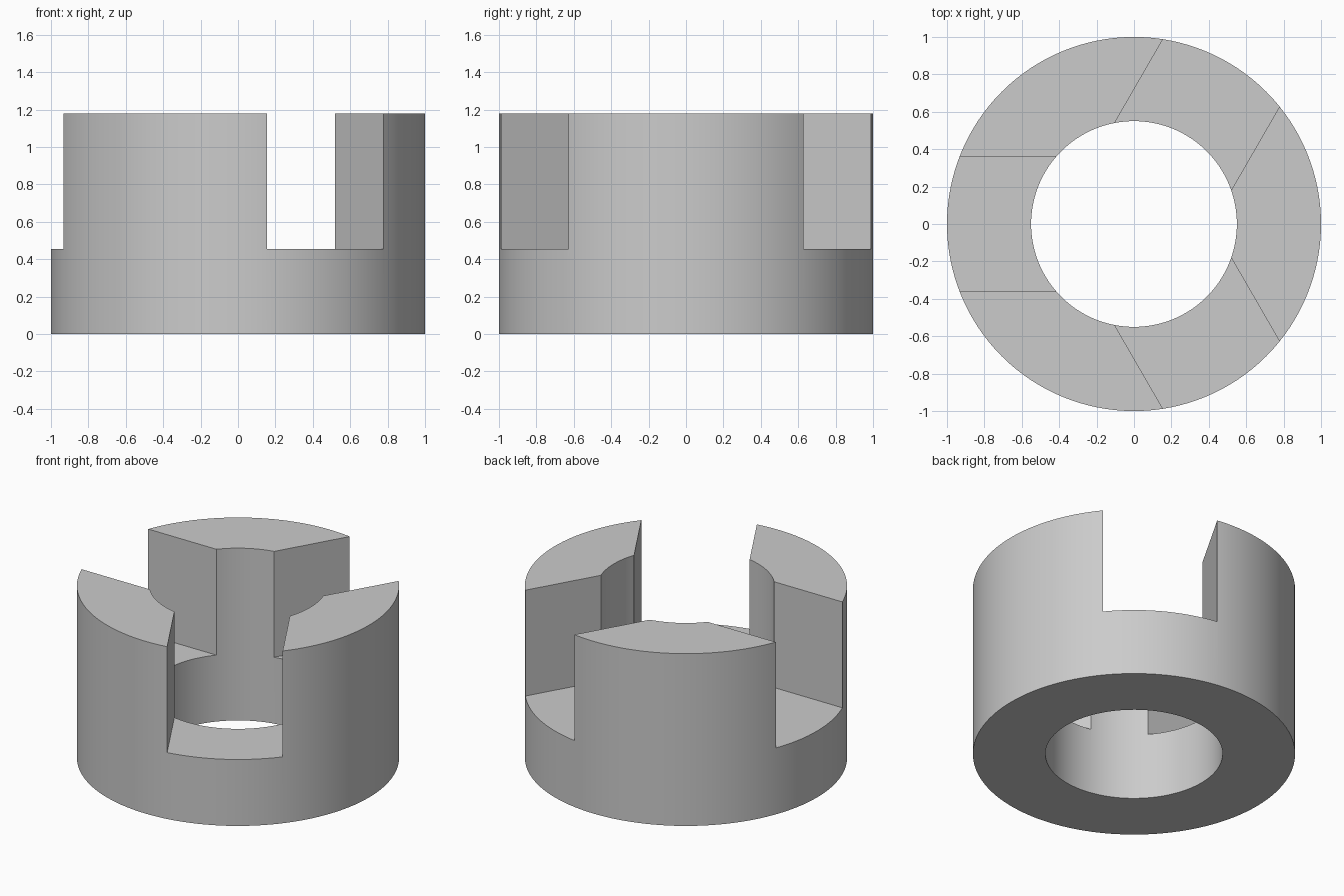
import bpy
import bmesh
import math
from mathutils import Matrix, Vector

OUTER, INNER = 1.0, 0.55
HEIGHT, SLOT_FLOOR, SLOT_WIDTH = 1.18, 0.455, 0.72
SEGMENTS = 128

cube = bpy.data.objects.get("Cube")
if cube:
    bpy.data.objects.remove(cube, do_unlink=True)

grey = bpy.data.materials.new("plain grey")
grey.use_nodes = True
colour = (0.6, 0.6, 0.6, 1)
grey.diffuse_color = colour
grey.node_tree.nodes["Principled BSDF"].inputs["Base Color"].default_value = colour


def add_object(name, bm):
    bmesh.ops.recalc_face_normals(bm, faces=bm.faces)
    mesh = bpy.data.meshes.new(name)
    bm.to_mesh(mesh)
    bm.free()
    mesh.materials.append(grey)
    obj = bpy.data.objects.new(name, mesh)
    bpy.context.collection.objects.link(obj)
    return obj


# Thick ring: a rectangular section spun about the vertical axis
bm = bmesh.new()
section = [(INNER, 0), (OUTER, 0), (OUTER, HEIGHT), (INNER, HEIGHT)]
verts = [bm.verts.new((r, 0, z)) for r, z in section]
edges = [bm.edges.new((verts[i], verts[(i + 1) % 4])) for i in range(4)]
bmesh.ops.spin(bm, geom=verts + edges, cent=(0, 0, 0), axis=(0, 0, 1),
               angle=math.tau, steps=SEGMENTS, use_merge=True)
bmesh.ops.remove_doubles(bm, verts=bm.verts, dist=0.0001)
ring = add_object("slotted_ring", bm)
bpy.context.view_layer.objects.active = ring
ring.select_set(True)

# Three parallel-sided radial slots cut down from the top
for degrees in (60, 180, 300):
    bm = bmesh.new()
    bmesh.ops.create_cube(bm, size=1)
    bmesh.ops.scale(bm, vec=Vector((1.3, SLOT_WIDTH, 1)), verts=bm.verts)
    bmesh.ops.translate(bm, vec=Vector((0.65, 0, SLOT_FLOOR + 0.5)), verts=bm.verts)
    bmesh.ops.rotate(bm, cent=(0, 0, 0), verts=bm.verts,
                     matrix=Matrix.Rotation(math.radians(degrees), 3, "Z"))
    cutter = add_object("slot_cutter", bm)
    cutter.hide_render = True
    cut = ring.modifiers.new("slot", "BOOLEAN")
    cut.operation = "DIFFERENCE"
    cut.solver = "EXACT"
    cut.object = cutter
    bpy.ops.object.modifier_apply(modifier=cut.name)
    bpy.data.objects.remove(cutter, do_unlink=True)

# Smooth walls with crisp rims and slot corners
bpy.ops.object.select_all(action="DESELECT")
ring.select_set(True)
bpy.context.view_layer.objects.active = ring
bpy.ops.object.shade_smooth_by_angle(angle=math.radians(20))
